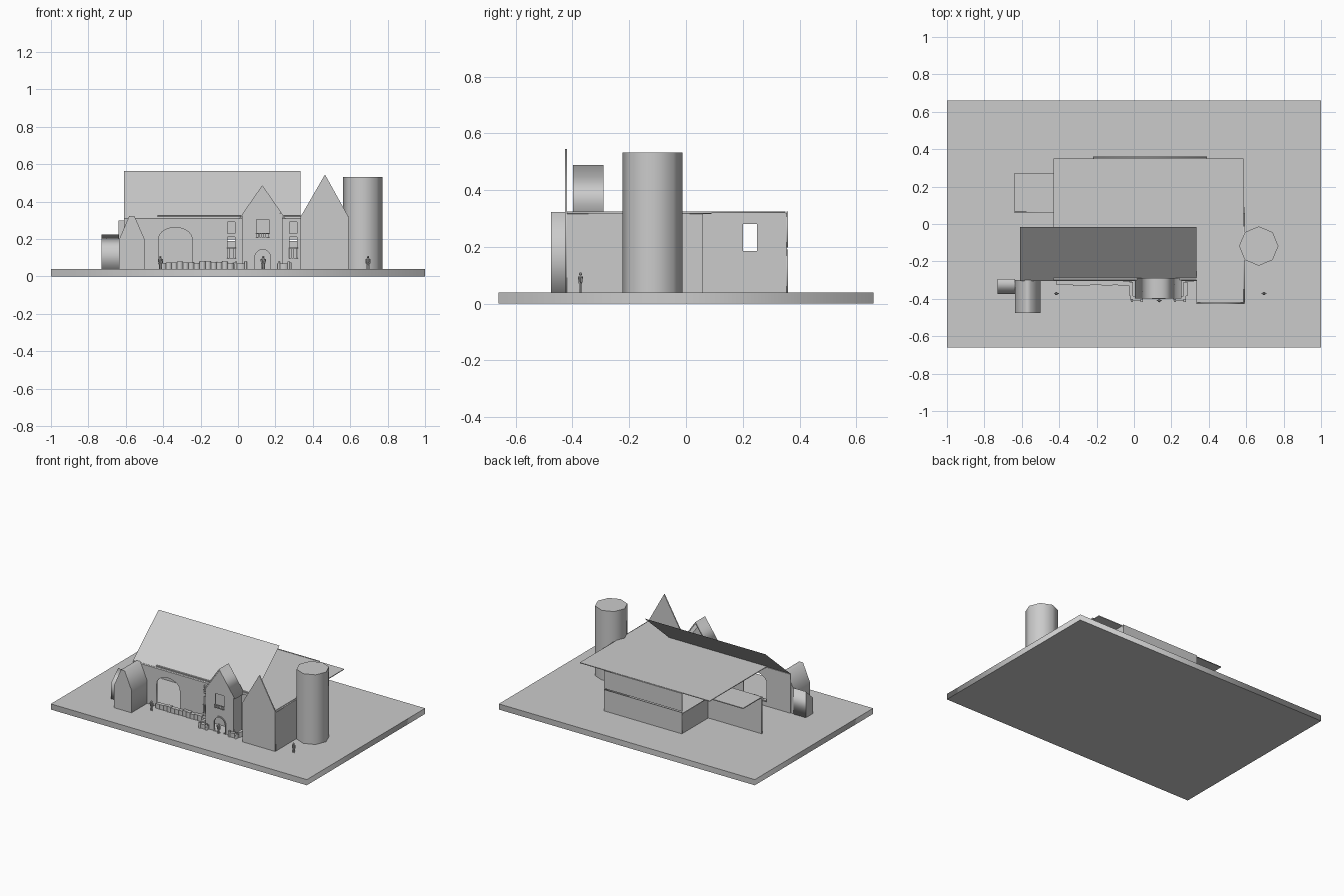
import bpy, bmesh, math, random
from mathutils import Matrix, Vector

random.seed(4)
cube = bpy.data.objects.get("Cube")
if cube:
    bpy.data.objects.remove(cube, do_unlink=True)

grey = bpy.data.materials.new("plain grey")
grey.use_nodes = True
grey.diffuse_color = (0.6, 0.6, 0.6, 1)
grey.node_tree.nodes["Principled BSDF"].inputs["Base Color"].default_value = (0.6, 0.6, 0.6, 1)

AXES = {"x": Matrix(((0, 0, 1), (1, 0, 0), (0, 1, 0))),
        "y": Matrix(((1, 0, 0), (0, 0, -1), (0, 1, 0))),
        "z": Matrix.Identity(3)}
G = 0.04   # ground level
T = 0.006  # wall thickness
EAVE = 0.32


def add_mesh(name, mesh):
    mesh.name = name
    mesh.materials.clear()
    mesh.materials.append(grey)
    ob = bpy.data.objects.new(name, mesh)
    bpy.context.collection.objects.link(ob)
    return ob


def prism(name, axis, a, b, *loops):
    """Extrude an outline, with further loops as holes, along an axis from a to b."""
    curve = bpy.data.curves.new(name, "CURVE")
    curve.dimensions = "2D"
    curve.fill_mode = "BOTH"
    curve.extrude = abs(b - a) / 2
    for loop in loops:
        s = curve.splines.new("POLY")
        s.points.add(len(loop) - 1)
        for p, (u, v) in zip(s.points, loop):
            p.co = (u, v, 0, 1)
        s.use_cyclic_u = True
    tmp = bpy.data.objects.new(name + "_outline", curve)
    bpy.context.collection.objects.link(tmp)
    bpy.context.view_layer.update()
    ev = tmp.evaluated_get(bpy.context.evaluated_depsgraph_get())
    mesh = bpy.data.meshes.new_from_object(ev)
    bpy.data.objects.remove(tmp, do_unlink=True)
    offset = Vector([(a + b) / 2 if c == axis else 0 for c in "xyz"])
    mesh.transform(Matrix.Translation(offset) @ AXES[axis].to_4x4())
    return add_mesh(name, mesh)


def rect(u0, u1, v0, v1):
    return [(u0, v0), (u1, v0), (u1, v1), (u0, v1)]


def arch(u0, u1, v0, spring, top):
    c, r = (u0 + u1) / 2, (u1 - u0) / 2
    arc = [(c + r * math.cos(math.pi * i / 10), spring + (top - spring) * math.sin(math.pi * i / 10))
           for i in range(11)]
    return [(u0, v0), (u1, v0)] + arc


def box(name, x0, x1, y0, y1, z0, z1):
    return prism(name, "z", z0, z1, rect(x0, x1, y0, y1))


# Ground slab
box("ground_slab", -1, 1, -0.66, 0.66, 0, G)

# Main front wall with its large arch and side windows
windows = []
for x in (-0.055, 0.275):
    windows += [rect(x, x + 0.04, 0.23, 0.29), rect(x, x + 0.04, 0.10, 0.21)]
prism("front_wall", "y", -0.30, -0.294, rect(-0.61, 0.335, G, 0.315),
      arch(-0.425, -0.245, 0.07, 0.2, 0.262), *windows)
for x in (-0.055, 0.275):
    for i in range(5):
        box("window_bar", x + 0.01 * i - 0.001, x + 0.01 * i + 0.001, -0.306, -0.302, 0.1, 0.15)
    box("window_rail", x - 0.003, x + 0.045, -0.308, -0.301, 0.15, 0.155)
    box("window_sill", x - 0.003, x + 0.045, -0.308, -0.301, 0.095, 0.1)

# Steep front roof sheet
bm = bmesh.new()
bm.faces.new([bm.verts.new(p) for p in ((-0.61, -0.305, 0.31), (0.335, -0.305, 0.31),
                                        (0.335, -0.015, 0.563), (-0.61, -0.015, 0.563))])
roof = bpy.data.meshes.new("steep_roof")
bm.to_mesh(roof)
bm.free()
add_mesh("steep_roof", roof)

# Flat roof sheet covering the house and the right wing
prism("flat_roof", "z", EAVE, EAVE + 0.005,
      [(-0.43, -0.3), (0.335, -0.3), (0.335, -0.42), (0.585, -0.42), (0.585, 0.35), (-0.43, 0.35)])

# Right wing with tall gable plate
prism("wing_gable", "y", -0.427, -0.419,
      [(0.335, G), (0.59, G), (0.59, EAVE), (0.465, 0.545), (0.335, EAVE)])
prism("wing_right_wall", "x", 0.584, 0.59, rect(-0.42, 0.06, G, EAVE))
prism("wing_left_wall", "x", 0.335, 0.341, rect(-0.42, -0.3, G, EAVE))
box("wing_wall_ledge", 0.59, 0.594, -0.42, 0.09, EAVE - 0.004, EAVE)

# Octagonal tower
prism("tower", "z", G, 0.532, [(0.667 + 0.105 * math.cos(math.pi * i / 4),
                                -0.118 + 0.105 * math.sin(math.pi * i / 4)) for i in range(8)])

# Entrance block: pierced gable front, side walls, pitched roof
prism("entrance_front", "y", -0.392, -0.386,
      [(0.022, G), (0.238, G), (0.238, 0.32), (0.13, 0.48), (0.022, 0.32)],
      arch(0.09, 0.175, G + 0.001, 0.10, 0.145), rect(0.098, 0.165, 0.208, 0.305))
for x in (0.022, 0.232):
    prism("entrance_side", "x", x, x + T, rect(-0.39, -0.295, G, 0.32))
prism("entrance_roof", "y", -0.398, -0.29,
      [(0.005, 0.308), (0.13, 0.488), (0.255, 0.308), (0.247, 0.308), (0.13, 0.476), (0.013, 0.308)])
for z in (0.208, 0.228):
    box("entrance_balcony_rail", 0.095, 0.168, -0.4, -0.393, z, z + 0.004)
for i in range(8):
    box("entrance_balcony_bar", 0.097 + 0.0095 * i, 0.099 + 0.0095 * i, -0.398, -0.395, 0.208, 0.228)
prism("door_surround", "y", -0.397, -0.392, arch(0.083, 0.182, G, 0.1, 0.153),
      arch(0.09, 0.175, G + 0.001, 0.1, 0.145))

# Left gabled block and its lean-to
prism("left_block", "y", -0.475, -0.30,
      [(-0.635, G), (-0.5, G), (-0.5, 0.2), (-0.553, 0.322), (-0.582, 0.322), (-0.635, 0.2)])
prism("left_lean_to", "x", -0.73, -0.635,
      [(-0.375, G), (-0.295, G), (-0.295, 0.225), (-0.375, 0.15)])

# Rear extension: low walls, upper band, side wall with window
x0, x1 = -0.22, 0.39
prism("rear_low_wall", "y", 0.354, 0.36, rect(x0, x1, G, 0.19))
prism("rear_upper_wall", "y", 0.354, 0.36, rect(x0, x1, 0.198, 0.325))
prism("rear_left_wall", "x", x0, x0 + T, rect(0.06, 0.356, G, 0.18))
prism("rear_right_wall", "x", x1 - T, x1, rect(0.06, 0.356, G, EAVE), rect(0.2, 0.25, 0.185, 0.28))
prism("rear_corner_wall", "y", 0.054, 0.06, rect(x1, 0.588, G, EAVE))

# Rear left terrace wall and deck
prism("terrace_wall", "y", 0.06, 0.066, rect(-0.638, x0, G, 0.3))
box("terrace_deck", -0.638, x0, 0.062, 0.273, 0.294, 0.3)

# Low patio wall with uneven planting, and planters beside the door
for i in range(13):
    x = -0.415 + 0.03 * i
    box("patio_hedge", x, x + 0.03, -0.325 - random.uniform(0, 0.006), -0.302,
        G, 0.072 + random.uniform(0, 0.009))
for side in (-1, 1):
    c = 0.13 + side * 0.115
    box("planter", c - 0.033, c + 0.033, -0.41, -0.385, G, 0.07)
    far = c + side * 0.03
    box("planter_side", far - 0.01, far + 0.01, -0.385, -0.31, G, 0.075)
    for dx in (-0.026, 0.026):
        box("planter_post", c + dx - 0.006, c + dx + 0.006, -0.416, -0.402, G, 0.08)


# Standing figures
def figure(x, y):
    bm = bmesh.new()
    def limb(r1, r2, lo, hi, dx):
        bmesh.ops.create_cone(bm, cap_ends=True, segments=8, radius1=r1, radius2=r2, depth=hi - lo,
                              matrix=Matrix.Translation((x + dx, y, (lo + hi) / 2)))
    for s in (-1, 1):
        limb(0.003, 0.004, G, 0.072, s * 0.005)
        limb(0.002, 0.003, 0.07, 0.094, s * 0.011)
    limb(0.006, 0.009, 0.07, 0.096, 0)
    bmesh.ops.create_icosphere(bm, subdivisions=2, radius=0.006,
                               matrix=Matrix.Translation((x, y, 0.104)))
    mesh = bpy.data.meshes.new("figure")
    bm.to_mesh(mesh)
    bm.free()
    add_mesh("figure", mesh)


for x, y in ((-0.415, -0.372), (0.135, -0.41), (0.695, -0.372)):
    figure(x, y)
